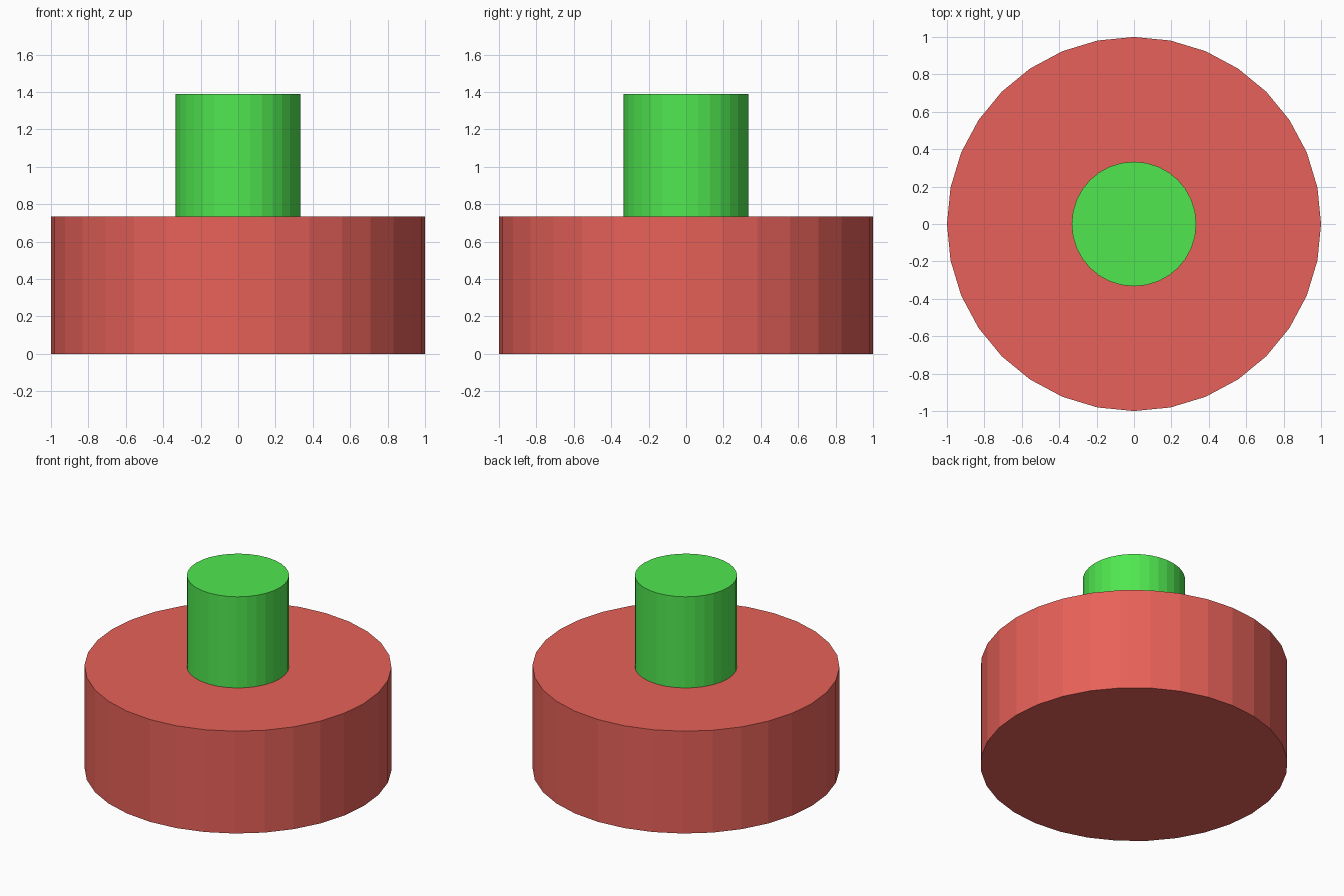
import bpy

if "Cube" in bpy.data.objects:
    bpy.data.objects.remove(bpy.data.objects["Cube"])


def material(name, color):
    mat = bpy.data.materials.new(name)
    mat.diffuse_color = color
    mat.use_nodes = True
    mat.node_tree.nodes["Principled BSDF"].inputs["Base Color"].default_value = mat.diffuse_color
    return mat


def cylinder(name, radius, bottom, top, mat):
    bpy.ops.mesh.primitive_cylinder_add(
        vertices=32, radius=radius, depth=top - bottom,
        location=(0, 0, (bottom + top) / 2))
    obj = bpy.context.object
    obj.name = name
    obj.data.materials.append(mat)
    return obj


# Wide red base
cylinder("base", 1.0, 0.0, 0.735, material("red", (0.8, 0.12, 0.1, 1)))

# Narrow green button post standing on the base
cylinder("post", 0.333, 0.735, 1.39, material("green", (0.08, 0.8, 0.08, 1)))
